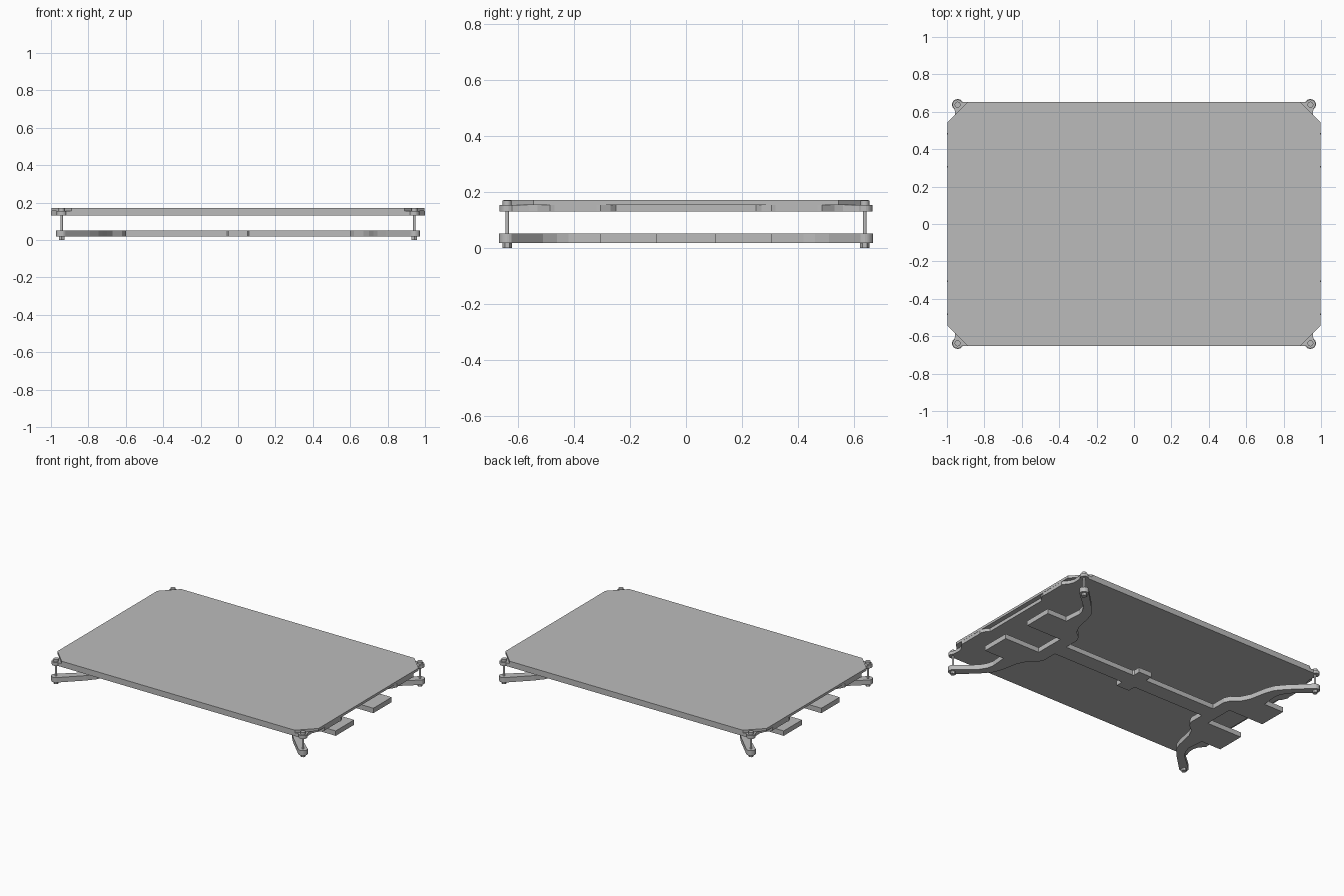
import bpy, bmesh, math

cube = bpy.data.objects.get("Cube")
if cube:
    bpy.data.objects.remove(cube, do_unlink=True)

# One plain grey for everything
grey = bpy.data.materials.new("plain grey")
grey.use_nodes = True
colour = (0.5, 0.5, 0.5, 1)
grey.diffuse_color = colour
grey.node_tree.nodes["Principled BSDF"].inputs["Base Color"].default_value = colour

SCREW_X, SCREW_Y = 0.943, 0.638


def add_object(name, bm):
    bmesh.ops.recalc_face_normals(bm, faces=bm.faces)
    mesh = bpy.data.meshes.new(name)
    bm.to_mesh(mesh)
    bm.free()
    mesh.materials.append(grey)
    obj = bpy.data.objects.new(name, mesh)
    bpy.context.collection.objects.link(obj)
    return obj


def ear(radius, start, end, steps=10):
    """Rounded end of a plate around the corner screw."""
    angles = [math.radians(start + (end - start) * i / steps) for i in range(steps + 1)]
    return [(SCREW_X + radius * math.cos(a), SCREW_Y + radius * math.sin(a)) for a in angles]


def plate(name, quarter, low, high):
    """Mirror a quarter outline to all four corners and extrude it."""
    half = quarter + [(-x, y) for x, y in reversed(quarter)]
    outline = half + [(x, -y) for x, y in reversed(half)]
    bm = bmesh.new()
    face = bm.faces.new([bm.verts.new((x, y, low)) for x, y in outline])
    top = bmesh.ops.extrude_face_region(bm, geom=[face])
    verts = [v for v in top["geom"] if isinstance(v, bmesh.types.BMVert)]
    bmesh.ops.translate(bm, verts=verts, vec=(0, 0, high - low))
    return add_object(name, bm)


def cylinder(bm, x, y, radius, low, high, sides=20):
    made = bmesh.ops.create_cone(bm, cap_ends=True, segments=sides, radius1=radius,
                                 radius2=radius, depth=high - low)
    bmesh.ops.translate(bm, verts=made["verts"], vec=(x, y, (low + high) / 2))


# Top sheet with cut corners
plate("top_sheet", [(0.997, 0.545), (0.89, 0.652)], 0.154, 0.171)

# Heated bed with shallow side recesses and corner ears
bed = [(0.965, 0.25), (0.985, 0.27), (1.0, 0.305), (0.996, 0.32), (0.996, 0.47),
       (1.0, 0.485), (0.965, 0.53), (0.955, 0.56), (0.957, 0.60)]
bed += ear(0.027, -50, 150) + [(0.90, 0.652)]
plate("heated_bed", bed, 0.131, 0.154)

# Carriage: spine, end fingers and curved arms to the screws
carriage = [(0.69, 0.105), (0.96, 0.105), (0.96, 0.305), (0.81, 0.305),
            (0.80, 0.42), (0.81, 0.46), (0.84, 0.51)]
carriage += ear(0.03, -30, 135)
carriage += [(0.79, 0.53), (0.745, 0.475), (0.725, 0.42), (0.70, 0.30),
             (0.67, 0.24), (0.62, 0.20), (0.60, 0.16), (0.60, 0.055),
             (0.06, 0.055), (0.05, 0.065), (0.05, 0.11)]
plate("carriage_plate", carriage, 0.018, 0.052)

# Corner screws with heads on top and nuts below
for side, sx in (("left", 1), ("right", -1)):
    for end, sy in (("front", -1), ("back", 1)):
        x, y = sx * SCREW_X, sy * SCREW_Y
        bm = bmesh.new()
        cylinder(bm, x, y, 0.007, 0.003, 0.16)
        cylinder(bm, x, y, 0.016, 0.154, 0.17)
        screw = add_object(f"{end}_{side}_screw", bm)
        bm = bmesh.new()
        cylinder(bm, x, y, 0.017, 0, 0.018, 6)
        add_object(f"{end}_{side}_nut", bm)
        bpy.ops.object.select_all(action="DESELECT")
        screw.select_set(True)
        bpy.context.view_layer.objects.active = screw
        bpy.ops.object.shade_smooth_by_angle()
